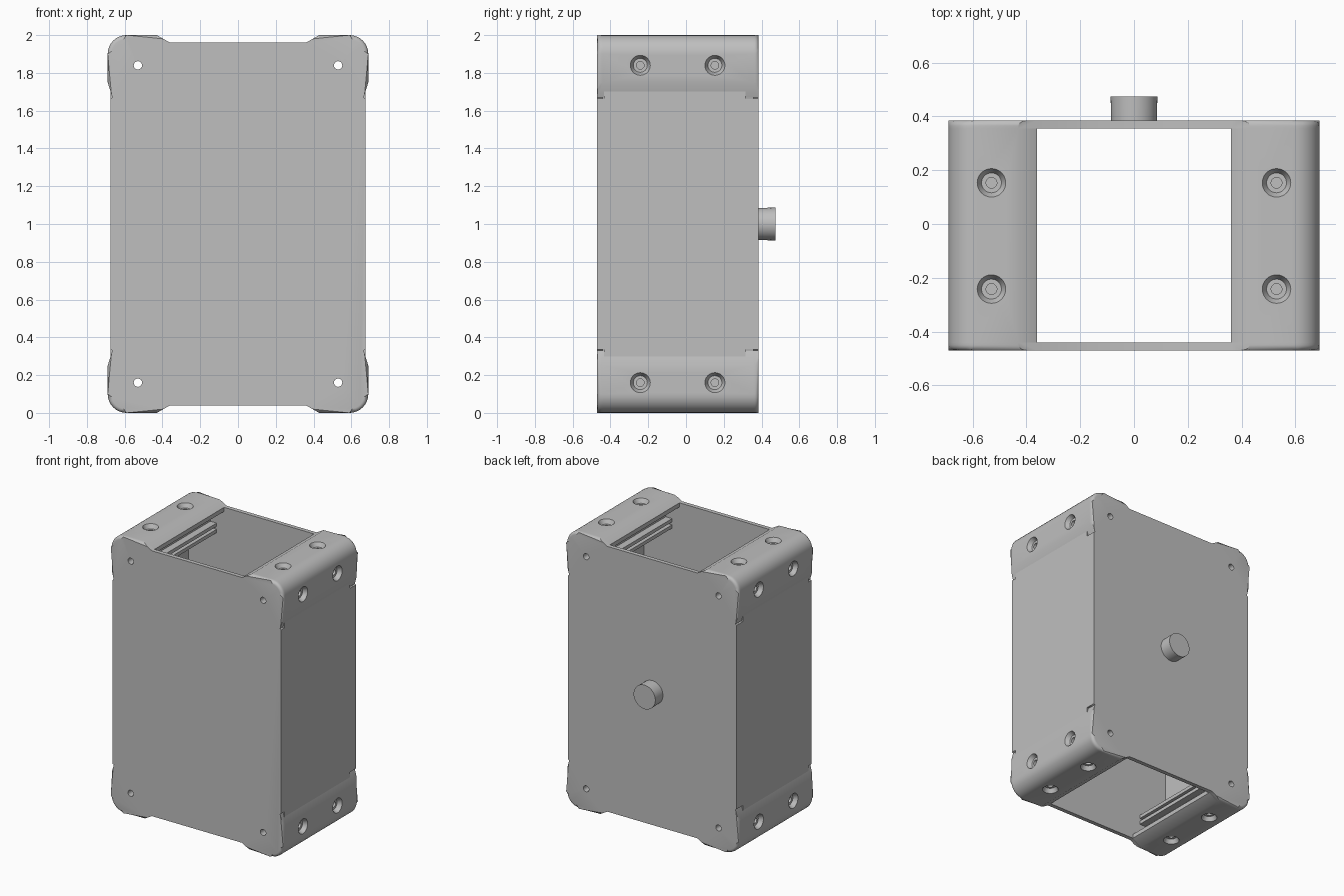
import bpy, bmesh, math
from mathutils import Matrix, Vector

if "Cube" in bpy.data.objects:
    bpy.data.objects.remove(bpy.data.objects["Cube"])

MID = 1.0                          # height of the housing's centre
FRONT, BACK, WALL = -0.47, 0.385, 0.03
grey = bpy.data.materials.new("housing grey")
grey.use_nodes = True
grey.diffuse_color = (0.52, 0.52, 0.52, 1)
grey.node_tree.nodes["Principled BSDF"].inputs["Base Color"].default_value = grey.diffuse_color


def add_object(name, mesh):
    ob = bpy.data.objects.new(name, mesh)
    bpy.context.scene.collection.objects.link(ob)
    ob.location.z = MID
    if not mesh.materials:
        mesh.materials.append(grey)
    return ob


def finish(bm, name):
    bmesh.ops.recalc_face_normals(bm, faces=bm.faces)
    mesh = bpy.data.meshes.new(name)
    bm.to_mesh(mesh)
    bm.free()
    return add_object(name, mesh)


def prism(points, start, end, place):
    """Extrude a 2D outline between two distances along one axis."""
    bm = bmesh.new()
    a, b = ([bm.verts.new(place(u, v, d)) for u, v in points] for d in (start, end))
    bm.faces.new(a)
    bm.faces.new(b)
    for i in range(len(a)):
        bm.faces.new((a[i - 1], a[i], b[i], b[i - 1]))
    return bm


def turned(name, rings, origin, axis, sides=32):
    """Stack circles of (radius, distance) along an axis and close the ends."""
    bm = bmesh.new()
    turn = Vector(axis).to_track_quat('Z', 'Y')
    loops = []
    for r, d in rings:
        loops.append([bm.verts.new(Vector(origin) + turn @ Vector(
            (r * math.cos(math.tau * k / sides), r * math.sin(math.tau * k / sides), d)))
            for k in range(sides)])
    bm.faces.new(loops[0])
    bm.faces.new(loops[-1])
    for a, b in zip(loops, loops[1:]):
        for k in range(sides):
            bm.faces.new((a[k - 1], a[k], b[k], b[k - 1]))
    return finish(bm, name)


def cut(ob, cutters):
    for c in cutters:
        c.hide_render = True
        mod = ob.modifiers.new("cut", 'BOOLEAN')
        mod.operation, mod.solver, mod.object = 'DIFFERENCE', 'EXACT', c
    bpy.context.view_layer.update()
    mesh = bpy.data.meshes.new_from_object(ob.evaluated_get(bpy.context.evaluated_depsgraph_get()))
    ob.modifiers.clear()
    ob.data = mesh
    for c in cutters:
        bpy.data.objects.remove(c)


def mirrored(ob, name, matrix):
    mesh = ob.data.copy()
    mesh.transform(matrix)
    if matrix.determinant() < 0:
        mesh.flip_normals()
    return add_object(name, mesh)


def along_y(u, v, d):
    return (u, d, v)


def along_x(u, v, d):
    return (d, u, v)


def screw_hole(x, z):
    return turned("hole_cutter", [(0.022, -0.7), (0.022, 0.7)], (x, 0, z), (0, 1, 0), 24)


# Outer contour of one corner, from the end opening round to the side
corner = [(0.36, 0.96), (0.43, 1.0)]
for k in range(9):
    t = math.radians(90 - k * 90 / 8)
    corner.append((0.59 + 0.1 * math.cos(t), 0.9 + 0.1 * math.sin(t)))
corner += [(0.69, 0.75), (0.665, 0.67)]

# Front and back plates: whole silhouette, rounded at the corners, four holes
quarter = corner + [(0.675, 0.665)]
outline = []
for sx, sz in ((1, 1), (1, -1), (-1, -1), (-1, 1)):
    part = quarter if sx * sz > 0 else quarter[::-1]
    outline += [(sx * x, sz * z) for x, z in part]
bm = prism(outline, FRONT, FRONT + WALL, along_y)
rim = [e for e in bm.edges if all(
    v.co.y < FRONT + 0.001 and abs(v.co.x) > 0.42 and abs(v.co.z) > 0.74 for v in e.verts)
    and abs(e.verts[0].co.x - e.verts[1].co.x) < 0.5]
bmesh.ops.bevel(bm, geom=rim, offset=0.02, segments=4, profile=0.5, affect='EDGES')
front_plate = finish(bm, "front_plate")
cut(front_plate, [screw_hole(sx * 0.53, sz * 0.84) for sx in (1, -1) for sz in (1, -1)])
flip_y = Matrix.Translation((0, FRONT + BACK, 0)) @ Matrix.Diagonal((1, -1, 1, 1))
back_plate = mirrored(front_plate, "back_plate", flip_y)

# Corner blocks with a grooved inner rail and recessed screw seats
inner = [(0.635, 0.67), (0.635, 0.74), (0.57, 0.74), (0.57, 0.76), (0.42, 0.76),
         (0.42, 0.785), (0.45, 0.785), (0.45, 0.805), (0.42, 0.805), (0.42, 0.83),
         (0.47, 0.83), (0.47, 0.93), (0.36, 0.93)]
block = finish(prism(corner + inner, FRONT + WALL, BACK - WALL, along_y), "corner_top_left")
seat = [(0.053, -0.02), (0.053, 0), (0.037, 0.03), (0.02, 0.0301), (0.02, 0.05)]
cutters = [screw_hole(0.53, 0.84)]
for y in (-0.242, 0.153):
    cutters.append(turned("seat_cutter", seat, (0.53, y, 1.0), (0, 0, -1)))
    cutters.append(turned("seat_cutter", seat, (0.69, y, 0.84), (-1, 0, 0)))
cut(block, cutters)
parts = [front_plate, back_plate, block]
for name, sx, sz in (("corner_top_right", -1, 1), ("corner_bottom_left", 1, -1),
                     ("corner_bottom_right", -1, -1)):
    parts.append(mirrored(block, name, Matrix.Diagonal((sx, 1, sz, 1))))

# Side panels, notched where they meet the corner blocks
a, b, c, d = FRONT + WALL, -0.435, 0.315, BACK - WALL
panel = [(a, -0.665), (b, -0.665), (b, -0.705), (c, -0.705), (c, -0.665), (d, -0.665),
         (d, 0.665), (c, 0.665), (c, 0.705), (b, 0.705), (b, 0.665), (a, 0.665)]
left_panel = finish(prism(panel, 0.645, 0.675, along_x), "left_panel")
parts += [left_panel, mirrored(left_panel, "right_panel", Matrix.Diagonal((-1, 1, 1, 1)))]

# Round knob on the back
parts.append(turned("back_knob", [(0.085, 0), (0.087, 0.09)], (0, BACK, 0), (0, 1, 0), 48))

# Smooth shading with sharp edges kept
bpy.ops.object.select_all(action='DESELECT')
for ob in parts:
    ob.select_set(True)
bpy.context.view_layer.objects.active = parts[0]
bpy.ops.object.shade_smooth_by_angle(angle=math.radians(30))
